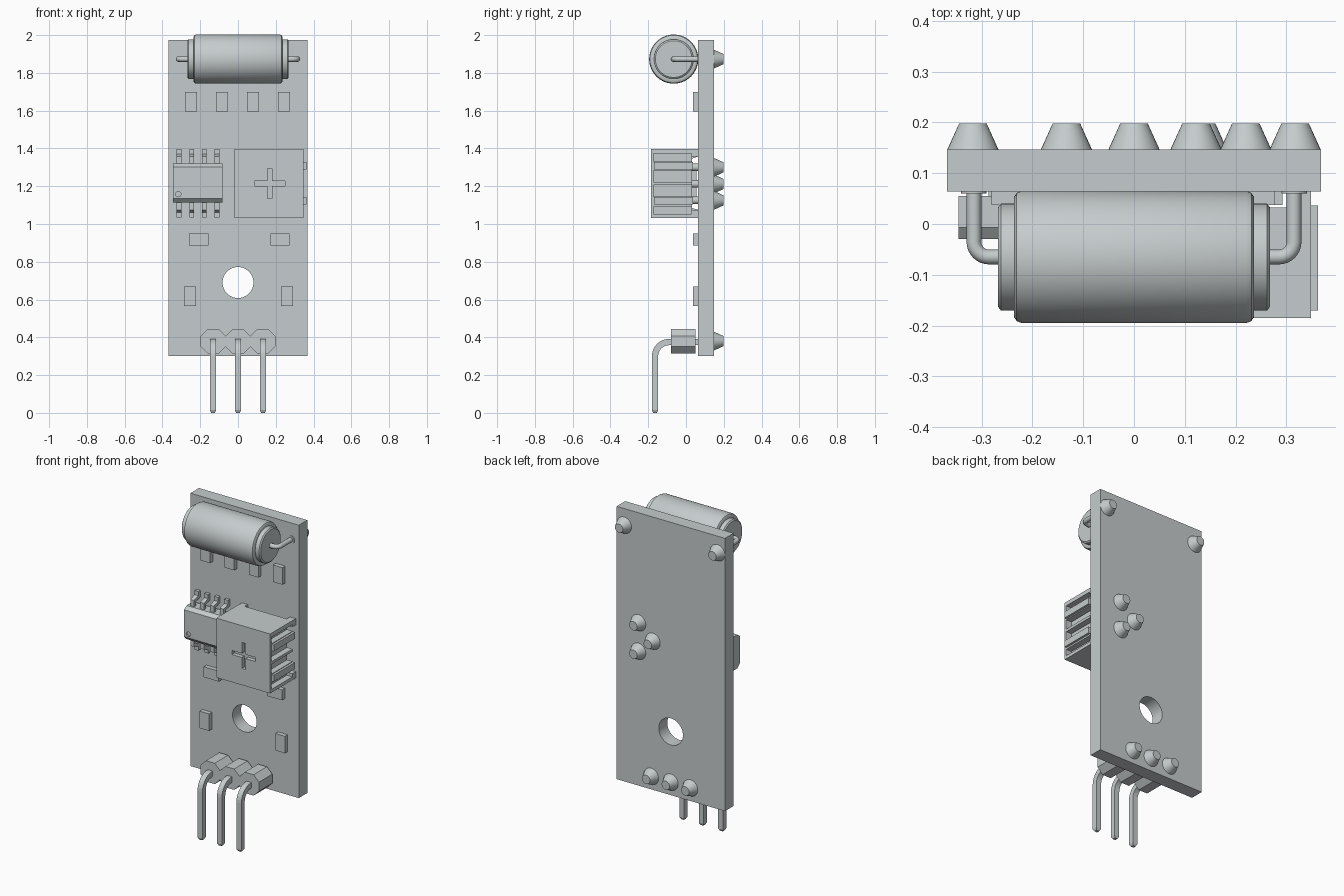
import bpy, bmesh, math
from mathutils import Vector, Matrix

cube = bpy.data.objects.get("Cube")
if cube:
    bpy.data.objects.remove(cube, do_unlink=True)

COLOUR = (0.56, 0.60, 0.61, 1)
grey = bpy.data.materials.new("light_grey")
grey.use_nodes = True
grey.diffuse_color = COLOUR
bsdf = next(n for n in grey.node_tree.nodes if n.type == 'BSDF_PRINCIPLED')
bsdf.inputs["Base Color"].default_value = COLOUR

BACK, FRONT = 0.147, 0.064      # board faces in y


def finish(name, bm, smooth=False):
    bmesh.ops.recalc_face_normals(bm, faces=bm.faces)
    me = bpy.data.meshes.new(name)
    bm.to_mesh(me)
    bm.free()
    me.materials.append(grey)
    ob = bpy.data.objects.new(name, me)
    bpy.context.collection.objects.link(ob)
    if smooth:
        select(ob)
        bpy.ops.object.shade_smooth_by_angle(angle=math.radians(35))
    return ob


def select(ob):
    bpy.ops.object.select_all(action='DESELECT')
    ob.select_set(True)
    bpy.context.view_layer.objects.active = ob


def add_box(bm, x, y, z):
    mid = [(a + b) / 2 for a, b in (x, y, z)]
    size = [b - a for a, b in (x, y, z)]
    bmesh.ops.create_cube(bm, size=1, matrix=Matrix.Translation(mid) @ Matrix.Diagonal((*size, 1)))


def box(name, x, y, z):
    bm = bmesh.new()
    add_box(bm, x, y, z)
    return finish(name, bm)


def prism(name, points, move):
    """Extrude a closed 3D outline along a vector."""
    bm = bmesh.new()
    face = bm.faces.new([bm.verts.new(p) for p in points])
    new = bmesh.ops.extrude_face_region(bm, geom=[face], use_keep_orig=True)
    verts = [v for v in new["geom"] if isinstance(v, bmesh.types.BMVert)]
    bmesh.ops.translate(bm, verts=verts, vec=move)
    return finish(name, bm)


def cone(name, x, z, y0, y1, r0, r1, sides=32):
    """Round part whose axis runs along y."""
    bm = bmesh.new()
    turn = Matrix.Translation((x, (y0 + y1) / 2, z)) @ Matrix.Rotation(-math.pi / 2, 4, 'X')
    bmesh.ops.create_cone(bm, cap_ends=True, segments=sides, radius1=r0, radius2=r1,
                          depth=y1 - y0, matrix=turn)
    return finish(name, bm, True)


def cut(ob, tool):
    mod = ob.modifiers.new("cut", 'BOOLEAN')
    mod.operation = 'DIFFERENCE'
    mod.object = tool
    mod.solver = 'EXACT'
    select(ob)
    bpy.ops.object.modifier_apply(modifier=mod.name)
    bpy.data.objects.remove(tool, do_unlink=True)


def ribbon(path, width):
    """Outline of a strip of constant width along a (y, z) path."""
    pts = [Vector(p) for p in path]
    left, right = [], []
    for i, p in enumerate(pts):
        a = (p - pts[i - 1]).normalized() if i else None
        b = (pts[i + 1] - p).normalized() if i + 1 < len(pts) else a
        a = a or b
        t = (a + b).normalized()
        n = Vector((-t.y, t.x)) * (width / 2 / max(t.dot(b), 0.5))
        left.append(p + n)
        right.append(p - n)
    return left + right[::-1]


# Circuit board with mounting hole
board = box("circuit_board", (-0.368, 0.368), (FRONT, BACK), (0.30, 1.975))
cut(board, cone("hole_cutter", 0, 0.69, 0, 0.2, 0.082, 0.082, 48))
select(board)
bpy.ops.object.shade_smooth_by_angle(angle=math.radians(35))

# Solder joints on the back
joints = [(-0.317, 1.873), (0.317, 1.873), (0.22, 1.30), (0.22, 1.125), (0.122, 1.212),
          (-0.133, 0.38), (0, 0.38), (0.133, 0.38)]
for x, z in joints:
    cone("solder_joint", x, z, BACK - 0.002, 0.198, 0.051, 0.027)

# Cylindrical component turned around the x axis
CY, CZ = -0.065, 1.873
half = [(0.268, 0), (0.268, 0.097), (0.262, 0.105), (0.236, 0.105), (0.236, 0.118),
        (0.231, 0.126), (0.221, 0.13)]
profile = half + [(-x, r) for x, r in reversed(half)]
bm = bmesh.new()
vs = [bm.verts.new((x, CY, CZ + r)) for x, r in profile]
es = [bm.edges.new(pair) for pair in zip(vs, vs[1:])]
bmesh.ops.spin(bm, geom=vs + es, cent=(0, CY, CZ), axis=(1, 0, 0), angle=math.tau, steps=64)
bmesh.ops.remove_doubles(bm, verts=bm.verts, dist=0.0005)
finish("cylinder_body", bm, True)

# Bent wire leads
for side in (-1, 1):
    r, xo = 0.03, 0.315
    path = [(0.25, CY)]
    for k in range(9):
        a = k / 8 * math.pi / 2
        path.append((xo - r + r * math.sin(a), CY + r - r * math.cos(a)))
    path.append((xo, BACK))
    cu = bpy.data.curves.new("wire_lead", 'CURVE')
    cu.dimensions = '3D'
    cu.bevel_depth = 0.0145
    cu.bevel_resolution = 4
    sp = cu.splines.new('POLY')
    sp.points.add(len(path) - 1)
    for p, (x, y) in zip(sp.points, path):
        p.co = (side * x, y, CZ, 1)
    cu.materials.append(grey)
    lead = bpy.data.objects.new("wire_lead", cu)
    bpy.context.collection.objects.link(lead)
    select(lead)
    bpy.ops.object.convert(target='MESH')
    bpy.ops.object.shade_smooth_by_angle(angle=math.radians(40))
    cone("lead_pad", side * xo, CZ, FRONT - 0.004, FRONT + 0.002, 0.025, 0.025)

# Small surface-mounted chips: upright and lying
upright = [(x, 1.648) for x in (-0.248, -0.084, 0.08, 0.244)] + [(-0.254, 0.617), (0.26, 0.617)]
lying = [(-0.208, 0.917), (0.222, 0.917)]
for spots, w, h in ((upright, 0.032, 0.052), (lying, 0.051, 0.032)):
    for x, z in spots:
        box("small_chip", (x - w, x + w), (0.037, FRONT + 0.002), (z - h, z + h))

# Eight-legged chip with sloped long edges
IC_Z = 1.216
section = [(0.055, -0.103), (-0.007, -0.103), (-0.03, -0.08),
           (-0.03, 0.085), (-0.007, 0.103), (0.055, 0.103)]
chip = prism("chip_body", [(-0.345, y, IC_Z + z) for y, z in section], (0.263, 0, 0))
cut(chip, cone("dot_cutter", -0.316, 1.158, -0.05, -0.022, 0.014, 0.014, 24))
leg = [(0.012, 0.09), (0.012, 0.135), (0.053, 0.148), (0.053, 0.181)]
for side in (-1, 1):
    outline = ribbon([(y, IC_Z + side * z) for y, z in leg], 0.02)
    for i in range(4):
        prism("chip_leg", [(-0.325 + i * 0.067, y, z) for y, z in outline], (0.025, 0, 0))

# Trimmer: block with grooved side, cross slot, feet and pins
TX, TZ = 0.165, 1.214
bm = bmesh.new()
add_box(bm, (-0.018, 0.348), (-0.185, 0.032), (1.032, 1.397))
trimmer = finish("trimmer_body", bm)
bm = bmesh.new()
for zc, h in ((1.352, 0.02), (1.252, 0.03), (1.176, 0.03), (1.072, 0.02)):
    add_box(bm, (0.31, 0.4), (-0.172, 0.1), (zc - h, zc + h))
cut(trimmer, finish("groove_cutter", bm))
for w, h in ((0.08, 0.0125), (0.0125, 0.08)):
    cut(trimmer, box("slot_cutter", (TX + 0.003 - w, TX + 0.003 + w), (-0.3, -0.16), (TZ - h, TZ + h)))
for z in (1.308, 1.122):
    box("trimmer_rib", (0.33, 0.362), (-0.17, 0.036), (z - 0.02, z + 0.02))
for x in (0.002, 0.328):
    for z in (1.052, 1.377):
        box("trimmer_foot", (x - 0.02, x + 0.02), (0.03, FRONT), (z - 0.019, z + 0.019))
for x, z in joints[2:5]:
    cone("trimmer_pin", x, z, 0.02, BACK, 0.02, 0.02, 16)

# Three-way pin header: scalloped block with bent square pins
PITCH, HZ, HW, HH, CH = 0.132, 0.379, 0.198, 0.064, 0.036
top = []
for i in (-1, 0, 1):
    a, b = i * PITCH - PITCH / 2, i * PITCH + PITCH / 2
    top += [(a, HH - CH), (a + CH, HH), (b - CH, HH)]
top.append((HW, HH - CH))
outline = top + [(x, -z) for x, z in reversed(top)]
prism("header_block", [(x, -0.08, HZ + z) for x, z in outline], (0, 0.13, 0))

R, PY, PZ, W = 0.075, -0.164, 0.375, 0.033
path = [(BACK, PZ)]
for k in range(9):
    a = k / 8 * math.pi / 2
    path.append((PY + R - R * math.sin(a), PZ - R + R * math.cos(a)))
path.append((PY, 0.014))
outline = ribbon(path, W)
for i in (-1, 0, 1):
    x = i * PITCH
    prism("header_pin", [(x - W / 2, y, z) for y, z in outline], (W, 0, 0))
    bm = bmesh.new()
    bmesh.ops.create_cone(bm, cap_ends=True, segments=4, radius1=W * 0.4, radius2=W * 0.707,
                          depth=0.014, matrix=Matrix.Translation((x, PY, 0.007))
                          @ Matrix.Rotation(math.pi / 4, 4, 'Z'))
    finish("pin_tip", bm)
